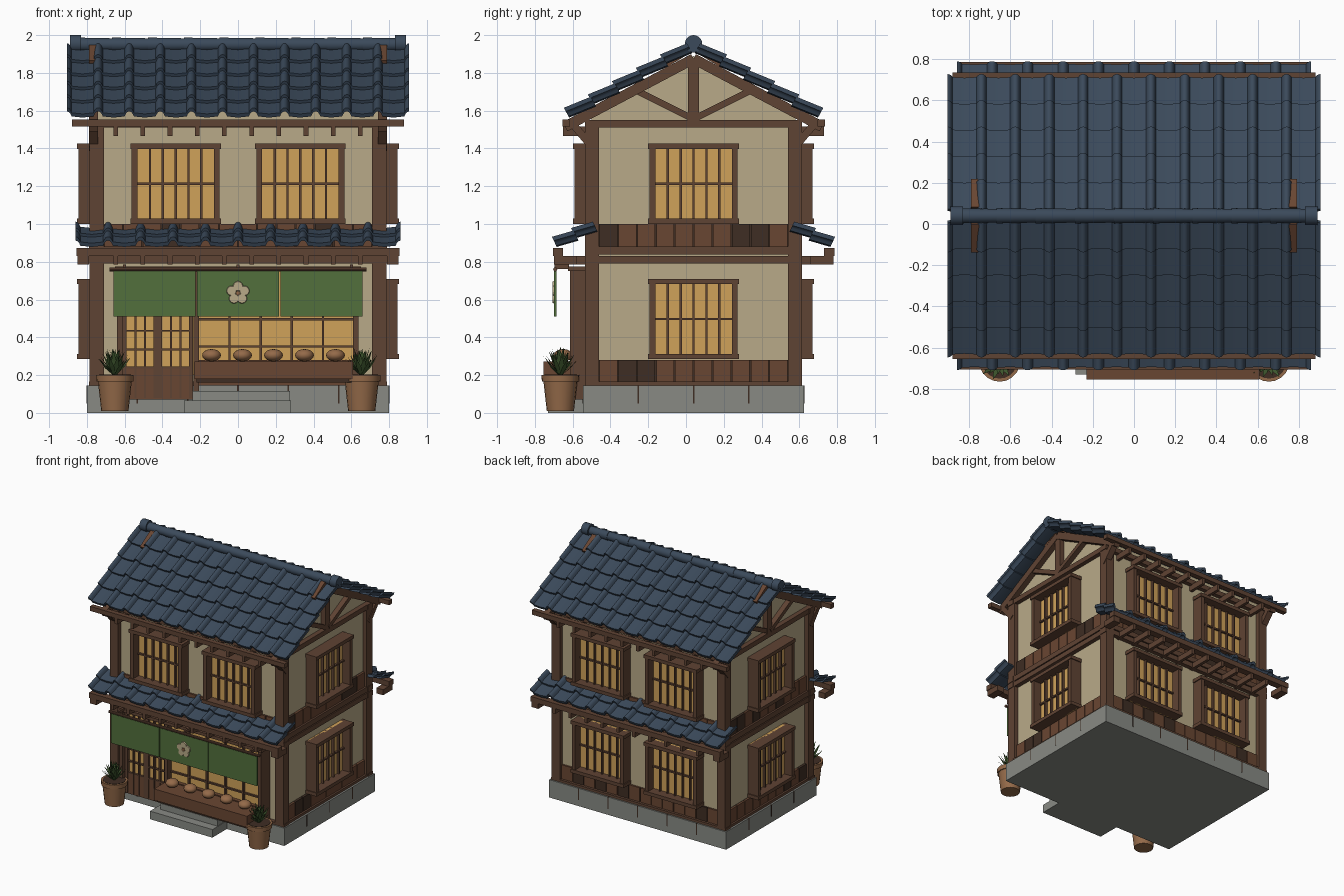
import bpy, bmesh, math, random
from mathutils import Matrix, Vector

random.seed(4)
cube = bpy.data.objects.get("Cube")
if cube:
    bpy.data.objects.remove(cube)


def material(name, code):
    def linear(c):
        return c / 12.92 if c <= 0.04045 else ((c + 0.055) / 1.055) ** 2.4
    rgb = [linear(int(code[i:i + 2], 16) / 255) for i in (0, 2, 4)]
    mat = bpy.data.materials.new(name)
    mat.use_nodes = True
    mat.diffuse_color = (*rgb, 1)
    mat.node_tree.nodes["Principled BSDF"].inputs["Base Color"].default_value = (*rgb, 1)
    return mat


SLATE = material("slate blue tile", "3b4a5b")
PLASTER = material("cream plaster", "b9aa88")
TIMBER = material("brown timber", "5f4333")
DARK = material("dark timber", "3e2d23")
PLANK = material("reddish plank", "694632")
AMBER = material("amber glass", "d0a25a")
STONE = material("grey stone", "888a84")
CLOTH = material("green cloth", "52703c")
LEAF = material("leaf green", "40592f")
CLAY = material("brown clay", "946a49")

# Wall-facing frames: u runs along a wall, d outward from the centre, z up
SIDES = [Matrix.Translation((0, 0.04, 0)) @ Matrix.Rotation(k * math.pi / 2, 4, 'Z') for k in range(4)]
FRONT, BACK = SIDES[0], SIDES[2]
WALL_D = (0.54, 0.755, 0.54, 0.755)


def finish(name, bm, *mats, smooth=False):
    bmesh.ops.recalc_face_normals(bm, faces=bm.faces)
    mesh = bpy.data.meshes.new(name)
    bm.to_mesh(mesh)
    bm.free()
    for m in mats:
        mesh.materials.append(m)
    obj = bpy.data.objects.new(name, mesh)
    bpy.context.collection.objects.link(obj)
    if smooth:
        bpy.ops.object.select_all(action='DESELECT')
        obj.select_set(True)
        bpy.context.view_layer.objects.active = obj
        bpy.ops.object.shade_smooth_by_angle(angle=math.radians(40))
    return obj


def paint(geom, m):
    for v in geom["verts"]:
        for f in v.link_faces:
            f.material_index = m


def box(bm, u0, u1, d0, d1, z0, z1, frame=FRONT, m=0):
    centre = Vector((u0 + u1, -d0 - d1, z0 + z1)) / 2
    size = Matrix.Diagonal((u1 - u0, d1 - d0, z1 - z0, 1))
    paint(bmesh.ops.create_cube(bm, matrix=frame @ Matrix.Translation(centre) @ size), m)


def prism(bm, outline, u0, u1, frame=FRONT):
    ends = [[bm.verts.new(frame @ Vector((u, -d, z))) for d, z in outline] for u in (u0, u1)]
    bm.faces.new(ends[0])
    bm.faces.new(ends[1])
    for i in range(len(outline)):
        j = (i + 1) % len(outline)
        bm.faces.new((ends[0][i], ends[0][j], ends[1][j], ends[1][i]))


def beam(bm, p, q, thick, u0, u1, frame=FRONT):
    p, q = Vector(p), Vector(q)
    n = (q - p).normalized().orthogonal() * thick / 2
    prism(bm, [p + n, q + n, q - n, p - n], u0, u1, frame)


def cone(bm, r1, r2, depth, matrix, m=0, n=20):
    paint(bmesh.ops.create_cone(bm, cap_ends=True, segments=n, radius1=r1, radius2=r2,
                                depth=depth, matrix=matrix), m)


def at(u, d, z):
    return FRONT @ Matrix.Translation((u, -d, z))


ALONG_X = Matrix.Rotation(math.pi / 2, 4, 'Y')
ALONG_Y = Matrix.Rotation(math.pi / 2, 4, 'X')

# Stone base with joints, and entrance steps
bm = bmesh.new()
box(bm, -0.8, 0.8, -0.585, 0.585, 0, 0.145)
for frame, d, half in zip(SIDES, (0.585, 0.8, 0.585, 0.8), (0.8, 0.585, 0.8, 0.585)):
    count = round(half / 0.14)
    for i in range(1, count):
        u = -half + 2 * half * i / count
        box(bm, u - 0.004, u + 0.004, d - 0.01, d + 0.002, 0.05, 0.145, frame, 1)
finish("stone_base", bm, STONE, DARK)
bm = bmesh.new()
box(bm, -0.285, 0.28, 0.5, 0.77, 0, 0.066)
box(bm, -0.24, 0.275, 0.5, 0.7, 0.066, 0.115)
finish("entrance_steps", bm, STONE)

# Plaster body with gables
bm = bmesh.new()
box(bm, -0.75, 0.75, -0.54, 0.54, 0.12, 1.52)
prism(bm, [(-0.54, 1.5), (0.54, 1.5), (0.54, 1.6), (0, 1.89), (-0.54, 1.6)], -0.745, 0.745)
finish("plaster_walls", bm, PLASTER)

# Timber frame: posts, girding beams, gable truss and braces
bm = bmesh.new()
for frame in (FRONT, BACK):
    for s in (-1, 1):
        u0, u1 = sorted((s * 0.71, s * 0.785))
        box(bm, u0, u1, 0.5, 0.575, 0.14, 1.52, frame)
for z0, z1 in ((0.145, 0.165), (0.79, 0.83), (0.838, 0.88), (1.51, 1.55)):
    for frame, d, half in zip(SIDES, (0.54, 0.75, 0.54, 0.75), (0.79, 0.57, 0.79, 0.57)):
        box(bm, -half, half, d - 0.03, d + 0.035, z0, z1, frame)
for side in (SIDES[1], SIDES[3]):
    box(bm, -0.03, 0.03, 0.74, 0.785, 1.54, 1.87, side)
for frame in (FRONT, BACK):
    for s in (-1, 1):
        u0, u1 = sorted((s * 0.74, s * 0.79))
        beam(bm, (0, 1.875), (0.68, 1.515), 0.055, u0, u1, frame)
        beam(bm, (0.01, 1.56), (0.29, 1.7), 0.034, u0, u1 - 0.008, frame)
        beam(bm, (0.53, 1.4), (0.64, 1.53), 0.04, u0, u1, frame)
finish("timber_frame", bm, TIMBER)

# Rafter tails and long eave beams under both roofs
bm = bmesh.new()
for frame in (FRONT, BACK):
    box(bm, -0.88, 0.88, 0.655, 0.695, 1.515, 1.552, frame)
    box(bm, -0.855, 0.855, 0.69, 0.745, 0.83, 0.872, frame)
    for i in range(10):
        u = (i - 4.5) * 0.144
        box(bm, u - 0.012, u + 0.012, 0.54, 0.69, 1.467, 1.515, frame)
        box(bm, u - 0.012, u + 0.012, 0.54, 0.74, 0.785, 0.83, frame)
    for u in (-0.82, 0.82):
        box(bm, u - 0.03, u + 0.03, 0.62, 0.74, 0.785, 0.83, frame)
finish("eave_timbers", bm, TIMBER)

# Board skirting below each floor's plaster
bm = bmesh.new()
for k, frame in enumerate(SIDES):
    half, count = (0.5, 10) if k % 2 else (0.71, 14)
    step = 2 * half / count
    for z0, z1 in ((0.165, 0.28), (0.88, 1.0)):
        if k == 0 and z0 < 0.5:
            continue
        box(bm, -half, half, WALL_D[k] - 0.02, WALL_D[k] + 0.003, z0, z1, frame, 1)
        for i in range(count):
            u = -half + i * step
            box(bm, u + 0.003, u + step - 0.003, WALL_D[k] - 0.01, WALL_D[k] + 0.015,
                z0, z1, frame, random.choice((0, 0, 1)))
finish("skirting_boards", bm, PLANK, DARK)


# Lattice windows
def window(name, frame, wall, u, z0):
    bm = bmesh.new()
    z1, mid = z0 + 0.425, z0 + 0.2125
    box(bm, u - 0.21, u + 0.21, wall - 0.01, wall + 0.02, z0, z1, frame, 1)
    for s in (-0.2175, 0.2175):
        box(bm, u + s - 0.015, u + s + 0.015, wall - 0.01, wall + 0.09, z0, z1, frame)
    for z in (z0, z1 - 0.028):
        box(bm, u - 0.24, u + 0.24, wall - 0.01, wall + 0.097, z, z + 0.028, frame)
    for i in range(-2, 3):
        box(bm, u + i * 0.068 - 0.006, u + i * 0.068 + 0.006, wall, wall + 0.04, z0, z1, frame)
    box(bm, u - 0.205, u + 0.205, wall, wall + 0.036, mid - 0.006, mid + 0.006, frame)
    finish(name, bm, TIMBER, AMBER)


for k, label in enumerate(("front", "left", "back", "right")):
    for floor, z in (("lower", 0.285), ("upper", 1.0)):
        if label == "front" and floor == "lower":
            continue
        for j, u in enumerate((0,) if k % 2 else (-0.33, 0.33)):
            window(f"{label}_{floor}_window_{j + 1}", SIDES[k], WALL_D[k], u, z)

# Shop front: posts, head beam, sliding doors and display window
bm = bmesh.new()
for u in (-0.64, -0.235, 0.61):
    box(bm, u, u + 0.028, 0.53, 0.655, 0.07, 0.76)
box(bm, -0.65, 0.65, 0.53, 0.665, 0.75, 0.775)
box(bm, -0.62, 0.62, 0.53, 0.6, 0.2, 0.75, m=1)
box(bm, -0.22, 0.62, 0.53, 0.63, 0.145, 0.28, m=2)
for u in (-0.613, -0.425):
    box(bm, u, u + 0.187, 0.585, 0.615, 0.07, 0.235, m=2)
    for du, w in ((0, 0.022), (0.065, 0.01), (0.115, 0.01), (0.165, 0.022)):
        box(bm, u + du, u + du + w, 0.59, 0.622, 0.08, 0.75)
    for z in (0.235, 0.33, 0.43, 0.53, 0.63):
        box(bm, u, u + 0.187, 0.59, 0.617, z, z + 0.01)
for i in range(1, 5):
    u = -0.21 + i * 0.165
    box(bm, u - 0.006, u + 0.006, 0.59, 0.62, 0.28, 0.75)
for z in (0.345, 0.49):
    box(bm, -0.21, 0.61, 0.59, 0.616, z, z + 0.012)
finish("shop_front", bm, TIMBER, AMBER, PLANK)

# Display counter with loaves
bm = bmesh.new()
box(bm, -0.23, 0.61, 0.56, 0.795, 0.18, 0.272)
box(bm, -0.22, 0.6, 0.56, 0.775, 0.16, 0.18, m=1)
finish("counter", bm, PLANK, DARK)
bm = bmesh.new()
for i in range(5):
    bmesh.ops.create_uvsphere(bm, u_segments=16, v_segments=8, radius=0.05,
                              matrix=at(-0.14 + i * 0.164, 0.69, 0.305) @ Matrix.Diagonal((1, 1, 0.66, 1)))
finish("loaves", bm, CLAY, smooth=True)

# Hanging cloth with rod and blossom
bm = bmesh.new()
for i in (-1, 0, 1):
    box(bm, i * 0.442 - 0.218, i * 0.442 + 0.218, 0.726, 0.738, 0.51, 0.75)
cone(bm, 0.011, 0.011, 1.36, at(0, 0.732, 0.76) @ ALONG_X, 1, 10)
for u in (-0.6, 0, 0.6):
    box(bm, u - 0.008, u + 0.008, 0.66, 0.735, 0.762, 0.785, m=1)
finish("door_curtain", bm, CLOTH, TIMBER)
bm = bmesh.new()
for i in range(5):
    a = math.radians(90 + 72 * i)
    cone(bm, 0.027, 0.024, 0.008, at(0.036 * math.cos(a), 0.742, 0.635 + 0.036 * math.sin(a)) @ ALONG_Y, n=14)
cone(bm, 0.011, 0.011, 0.009, at(0, 0.743, 0.635) @ ALONG_Y, 1, 10)
finish("curtain_blossom", bm, PLASTER, CLAY)


# Overlapping wavy roof tiles
WAVE = ((0, 0.03), (0.06, 0.027), (0.11, 0.016), (0.15, 0), (0.5, -0.007), (0.85, 0), (0.89, 0.016), (0.94, 0.027))


def tile_slope(name, frame, half, columns, upper, lower, rows):
    bm = bmesh.new()
    a, b = Vector(upper), Vector(lower)
    run = (b - a).normalized()
    normal = Vector((-run.y, run.x))
    width = 2 * half / columns
    profile = [(-half + (c + t) * width, h) for c in range(columns) for t, h in WAVE] + [(half, WAVE[0][1])]
    for r in range(rows):
        top = a.lerp(b, r / rows)
        low = a.lerp(b, (r + 1) / rows) + normal * 0.018 + run * 0.008
        loops = []
        for u, h in profile:
            pts = [top + normal * h, low + normal * h, low + normal * (h - 0.022), top + normal * (h - 0.022)]
            loops.append([bm.verts.new(frame @ Vector((u, -p.x, p.y))) for p in pts])
        for p, q in zip(loops, loops[1:]):
            for i in range(4):
                j = (i + 1) % 4
                bm.faces.new((p[i], q[i], q[j], p[j]))
        bm.faces.new(loops[0])
        bm.faces.new(loops[-1])
    finish(name, bm, SLATE, smooth=True)


for label, frame in (("front", FRONT), ("back", BACK)):
    tile_slope(label + "_main_roof", frame, 0.905, 11, (0.02, 1.93), (0.657, 1.577), 5)
    tile_slope(label + "_canopy_roof", frame, 0.86, 10, (0.52, 0.985), (0.722, 0.892), 2)

# Ridge rolls with round end caps, and rafter tips showing beside them
bm = bmesh.new()
for i in range(9):
    cone(bm, 0.037, 0.033, 0.194, at((i - 4) * 0.19, 0, 1.95) @ ALONG_X)
for s in (-1, 1):
    cone(bm, 0.046, 0.046, 0.06, at(s * 0.86, 0, 1.954) @ ALONG_X)
finish("roof_ridge", bm, SLATE, smooth=True)
bm = bmesh.new()
for frame in (FRONT, BACK):
    for u in (-0.77, 0.77):
        beam(bm, (0.03, 1.927), (0.165, 1.845), 0.05, u - 0.02, u + 0.02, frame)
finish("rafter_tips", bm, PLANK)

# Potted plants
for label, u in (("right", -0.652), ("left", 0.655)):
    bm = bmesh.new()
    cone(bm, 0.072, 0.09, 0.16, at(u, 0.705, 0.09))
    cone(bm, 0.098, 0.1, 0.035, at(u, 0.705, 0.183))
    cone(bm, 0.085, 0.085, 0.006, at(u, 0.705, 0.2), 1)
    finish(label + "_pot", bm, CLAY, DARK, smooth=True)
    bm = bmesh.new()
    for i in range(34):
        tilt = 0.15 + 0.95 * (i / 33)
        length = random.uniform(0.13, 0.16)
        spin = Matrix.Rotation(i * 2.4, 4, 'Z')
        base = at(u, 0.705, 0.195) @ spin
        mid = Vector((math.sin(tilt) * 0.4 * length, 0, math.cos(tilt) * 0.6 * length))
        tip = Vector((math.sin(tilt) * 0.75 * length, 0, math.cos(tilt * 0.85) * length))
        side = Vector((0, 0.014, 0))
        v = [bm.verts.new(base @ p) for p in (-side / 2, side / 2, mid + side, tip, mid - side)]
        bm.faces.new((v[0], v[1], v[2], v[4]))
        bm.faces.new((v[4], v[2], v[3]))
    finish(label + "_plant", bm, LEAF)
